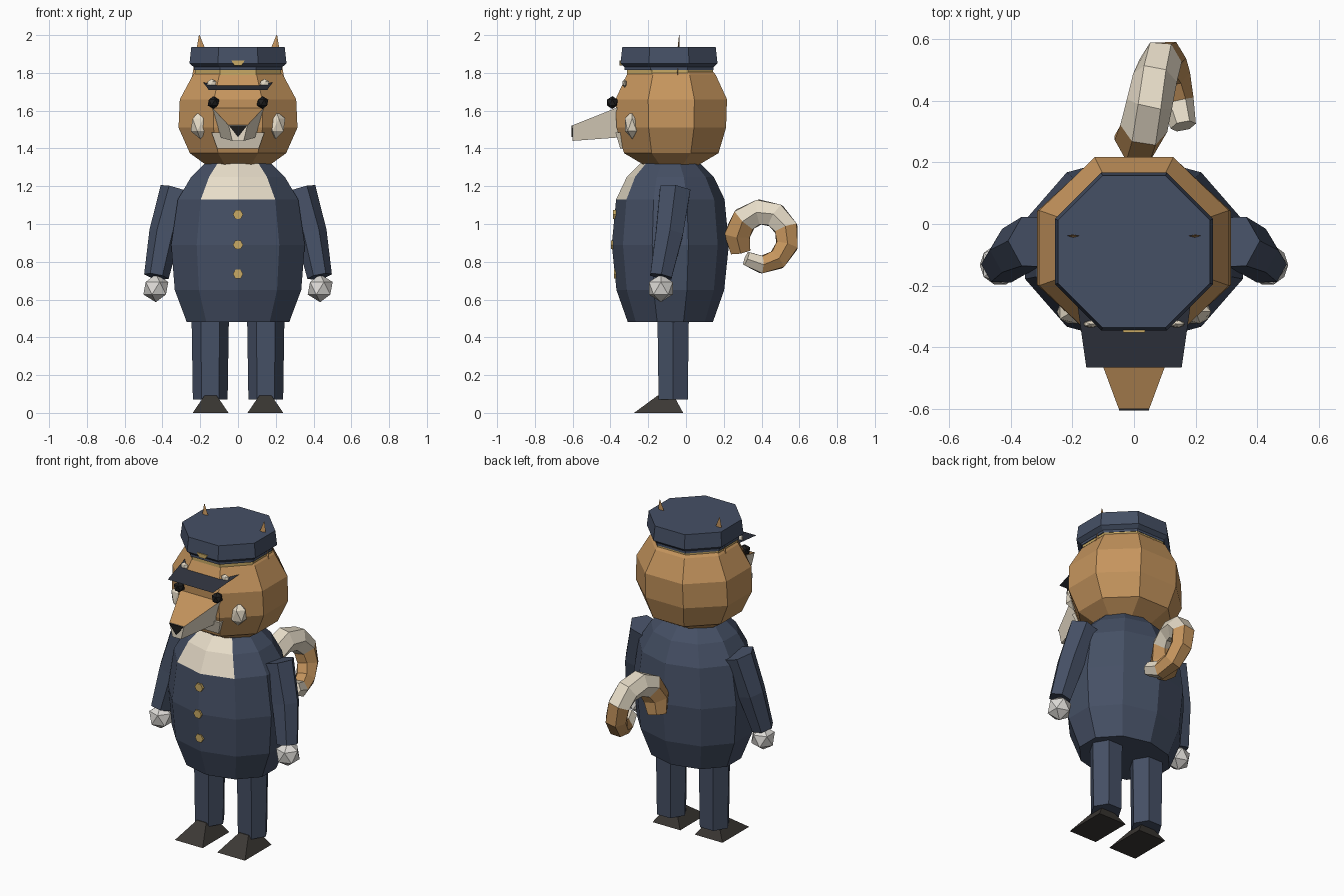
import bpy, bmesh
from math import sin, cos, pi, radians
from mathutils import Vector

if "Cube" in bpy.data.objects:
    bpy.data.objects.remove(bpy.data.objects["Cube"])


def mat(name, r, g, b):
    m = bpy.data.materials.new(name)
    m.diffuse_color = (r, g, b, 1)
    m.use_nodes = True
    m.node_tree.nodes["Principled BSDF"].inputs["Base Color"].default_value = m.diffuse_color
    return m


NAVY = mat("navy cloth", .06, .08, .13)
DARK = mat("dark visor", .03, .035, .05)
FUR = mat("tan fur", .56, .30, .11)
CREAM = mat("cream fur", .80, .72, .58)
GOLD = mat("gold trim", .58, .40, .13)
BLACK = mat("black", .012, .012, .012)
SHOE = mat("shoe", .045, .04, .035)
GLOVE = mat("glove", .72, .70, .67)


def skin(name, rings, mats, pick=None):
    """Flat-shaded surface through rings of points, closed at both ends."""
    bm = bmesh.new()
    vr = [[bm.verts.new(p) for p in r] for r in rings]
    n = len(vr[0])
    for i in range(len(vr) - 1):
        for k in range(n):
            f = bm.faces.new((vr[i][k], vr[i][(k + 1) % n], vr[i + 1][(k + 1) % n], vr[i + 1][k]))
            f.material_index = pick(i, k) if pick else 0
    for r, i in ((vr[0], 0), (vr[-1], len(vr) - 2)):
        bm.faces.new(r).material_index = pick(i, -1) if pick else 0
    bmesh.ops.recalc_face_normals(bm, faces=bm.faces[:])
    return finish(name, bm, mats)


def finish(name, bm, mats):
    me = bpy.data.meshes.new(name)
    bm.to_mesh(me)
    bm.free()
    for m in mats:
        me.materials.append(m)
    ob = bpy.data.objects.new(name, me)
    bpy.context.collection.objects.link(ob)
    return ob


def oval(x, y, z, rx, ry, n, start):
    return [(x + rx * cos(start + 2 * pi * k / n), y + ry * sin(start + 2 * pi * k / n), z) for k in range(n)]


def octagons(name, rows, y, m):
    """Stack of octagons with a flat side to the front; rows are z, half width, half depth."""
    c = cos(pi / 8)
    return skin(name, [oval(0, y, z, a / c, b / c, 8, pi / 8) for z, a, b in rows], [m])


def tube(name, path, radii, n, mats, pick=None):
    pts = [Vector(p) for p in path]
    rings = []
    for i, p in enumerate(pts):
        t = (pts[min(i + 1, len(pts) - 1)] - pts[max(i - 1, 0)]).normalized()
        side = Vector((1, 0, 0))
        side = (side - t * t.x).normalized()
        up = t.cross(side)
        rings.append([p + radii[i] * (side * cos(2 * pi * k / n) + up * sin(2 * pi * k / n)) for k in range(n)])
    return skin(name, rings, mats, pick)


def ball(name, loc, r, m, scale=(1, 1, 1)):
    bm = bmesh.new()
    bmesh.ops.create_icosphere(bm, subdivisions=1, radius=r)
    bmesh.ops.scale(bm, vec=scale, verts=bm.verts)
    bmesh.ops.translate(bm, vec=loc, verts=bm.verts)
    return finish(name, bm, [m])


def plate(name, outline, y0, y1, m):
    """Prism from an x, z outline, between two depths."""
    return skin(name, [[(x, y, z) for x, z in outline] for y in (y0, y1)], [m])


# Jacket with a cream chest panel
body = [(.48, .285, .225), (.65, .352, .285), (.89, .372, .31), (1.13, .335, .287), (1.25, .26, .23), (1.32, .185, .16)]
skin("jacket", [oval(0, -.083, z, a, b, 10, -pi / 2) for z, a, b in body], [NAVY, CREAM],
     lambda i, k: 1 if i >= 3 and k in (0, 9) else 0)
for i, (z, y) in enumerate(((1.05, -.386), (.89, -.398), (.735, -.382))):
    hexa = [(.027 * cos(k * pi / 3), z + .027 * sin(k * pi / 3)) for k in range(6)]
    plate(f"button_{i + 1}", hexa, y + .03, y, GOLD)

# Head
octagons("head", [(1.31, .165, .14), (1.375, .255, .25), (1.51, .315, .29), (1.66, .308, .295),
                  (1.79, .238, .235), (1.83, .2, .2)], -.078, FUR)

# Snout with tan top, cream sides, black nose and cream chin
skin("snout", [[(-.15, -.33, 1.63), (.15, -.33, 1.63), (.10, -.33, 1.46), (-.10, -.33, 1.46)],
               [(-.05, -.6, 1.523), (.05, -.6, 1.523), (.03, -.6, 1.44), (-.03, -.6, 1.44)]],
     [CREAM, FUR], lambda i, k: 1 if k == 0 else 0)
plate("nose", [(-.048, 1.521), (.048, 1.521), (0, 1.46)], -.59, -.607, BLACK)
skin("chin", [[(-.14, y1, 1.485), (.14, y1, 1.485), (.11, y0, 1.40), (-.11, y0, 1.40)]
              for y0, y1 in ((-.30, -.32), (-.348, -.374))], [CREAM])

# Cap: gold band, navy band, crown, badge, thin visor
octagons("cap_gold_band", [(1.78, .228, .228), (1.825, .228, .228)], -.085, GOLD)
octagons("cap_crown", [(1.815, .233, .235), (1.83, .233, .235), (1.85, .257, .257), (1.938, .247, .247)], -.09, NAVY)
plate("cap_badge", [(-.035, 1.865), (.035, 1.865), (.02, 1.84), (-.02, 1.84)], -.31, -.352, GOLD)
bm = bmesh.new()
bm.faces.new([bm.verts.new(p) for p in ((-.155, -.467, 1.71), (.155, -.467, 1.71), (.19, -.22, 1.757), (-.19, -.22, 1.757))])
finish("cap_visor", bm, [DARK])

# Paired parts
for s, side in ((-1, "left"), (1, "right")):
    ball(f"eye_{side}", (s * .13, -.39, 1.643), .034, BLACK)
    ball(f"cheek_{side}", (s * .2, -.285, 1.525), .075, CREAM, (.75, .6, 1))
    ball(f"eyebrow_{side}", (s * .14, -.325, 1.745), .025, CREAM, (1.1, .5, .9))
    skin(f"ear_{side}", [[(s * .11, -.045, 1.77), (s * .18, -.062, 1.77), (s * .245, -.045, 1.77), (s * .18, -.032, 1.77)],
                         [(s * .203, -.036, 2), (s * .205, -.037, 2), (s * .207, -.036, 2), (s * .205, -.035, 2)]], [FUR])
    tube(f"arm_{side}", [(s * .32, -.058, 1.18), (s * .388, -.088, .95), (s * .432, -.133, .722)],
         [.093, .083, .066], 6, [NAVY])
    ball(f"hand_{side}", (s * .435, -.133, .66), .074, GLOVE)
    skin(f"leg_{side}", [oval(s * .147, -.068, z, r, r * .97, 6, 0) for z, r in ((.07, .092), (.52, .099))], [NAVY])
    skin(f"shoe_{side}", [[(s * .145 + dx * w, y, z) for dx, y in ((-1, a), (1, a), (1, b), (-1, b))]
                          for w, a, b, z in ((.095, -.275, -.015, 0), (.032, -.15, -.065, .092))], [SHOE])

# Curled striped tail
steps = 9
angles = [radians(210 - i * 340 / steps) for i in range(steps + 1)]
path = [(-.005 + .165 * i / steps, .405 + .135 * cos(a), .925 + .14 * sin(a)) for i, a in enumerate(angles)]
tube("tail", path, [.06, .078, .078, .075, .073, .07, .066, .06, .053, .042], 6, [FUR, CREAM],
     lambda i, k: 1 if i in (3, 4, 8) or i == 2 else 0)
